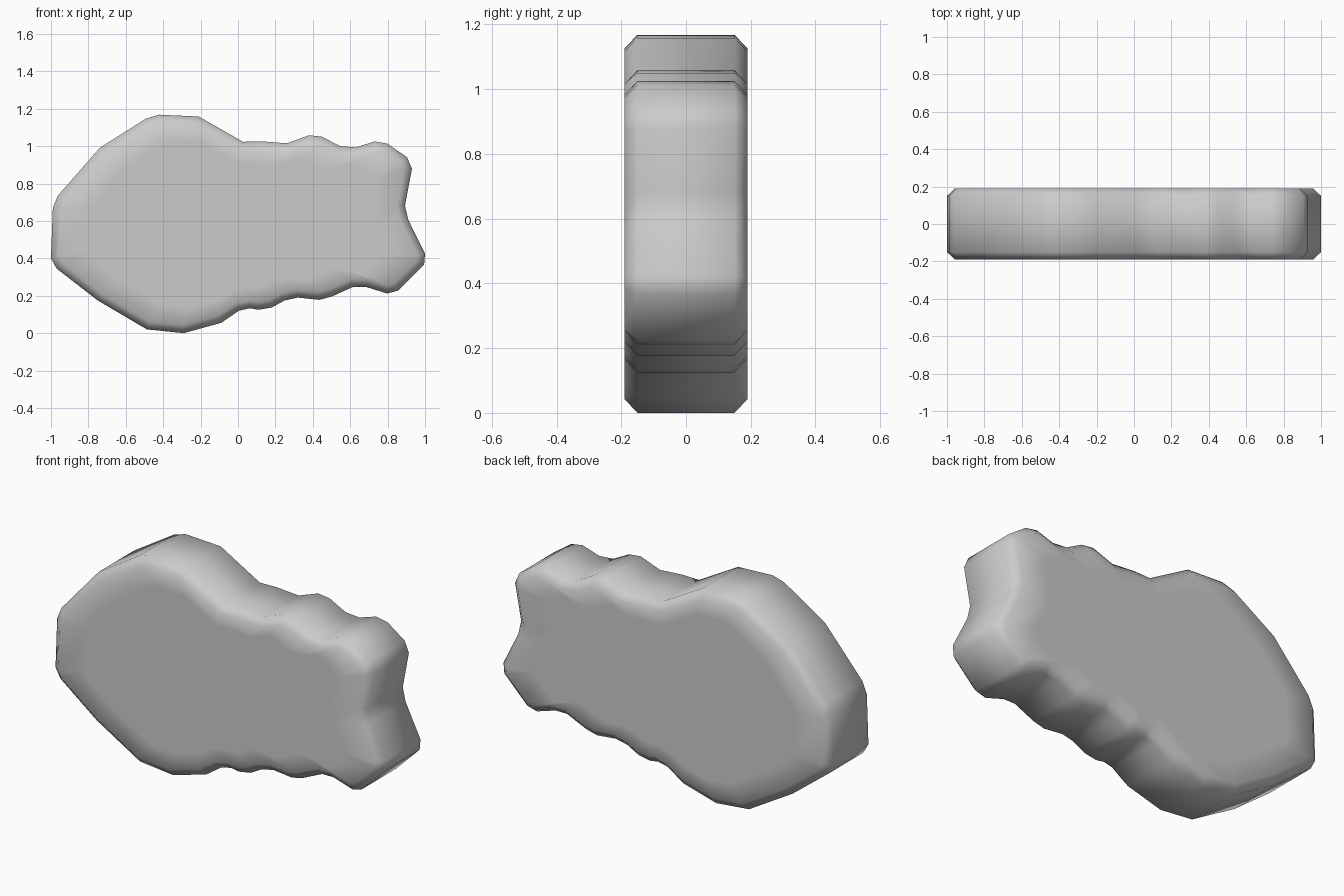
import bpy, bmesh
from mathutils import Vector

if "Cube" in bpy.data.objects:
    bpy.data.objects.remove(bpy.data.objects["Cube"])

# Front silhouette (x, z), counter-clockwise seen from the front
outline = [Vector(p) for p in (
    (-1.0, .40), (-.97, .345), (-.75, .175), (-.487, .02), (-.29, .0),
    (-.09, .055), (.005, .12), (.064, .133), (.11, .125), (.18, .137),
    (.25, .175), (.32, .19), (.433, .178), (.50, .195), (.615, .247),
    (.685, .247), (.797, .212), (.855, .227), (.995, .367), (1.0, .425),
    (.91, .607), (.893, .682), (.93, .88), (.904, .94), (.80, 1.013),
    (.73, 1.025), (.63, .993), (.545, 1.0), (.45, 1.05), (.38, 1.058),
    (.262, 1.015), (.128, 1.025), (.027, 1.023), (-.21, 1.158),
    (-.422, 1.168), (-.492, 1.147), (-.738, .992), (-.963, .735), (-.99, .67))]


def inset(points, distance):
    """Move every corner inward by the mitred distance."""
    result = []
    for i, p in enumerate(points):
        a = (p - points[i - 1]).normalized()
        b = (points[(i + 1) % len(points)] - p).normalized()
        na, nb = Vector((-a.y, a.x)), Vector((-b.y, b.x))
        result.append(p + (na + nb) * distance / (1 + na.dot(nb)))
    return result


rim = inset(outline, .042)
centre = Vector((-.05, .58))
core = [centre + (p - centre) * .82 for p in rim]

# Slab built from stacked rings: flat face, chamfer, side wall, chamfer, flat face
bm = bmesh.new()
rings = [[bm.verts.new((p.x, y, p.y)) for p in pts] for y, pts in (
    (-.19, core), (-.19, rim), (-.15, outline),
    (.15, outline), (.19, rim), (.19, core))]
n = len(outline)
for r0, r1 in zip(rings, rings[1:]):
    for i in range(n):
        j = (i + 1) % n
        bm.faces.new((r0[i], r0[j], r1[j], r1[i]))
bm.faces.new(rings[0])
bm.faces.new(rings[-1])
bmesh.ops.recalc_face_normals(bm, faces=bm.faces)
for f in bm.faces:
    f.smooth = True

mesh = bpy.data.meshes.new("chamfered_slab")
bm.to_mesh(mesh)
bm.free()
slab = bpy.data.objects.new("chamfered_slab", mesh)
bpy.context.collection.objects.link(slab)
